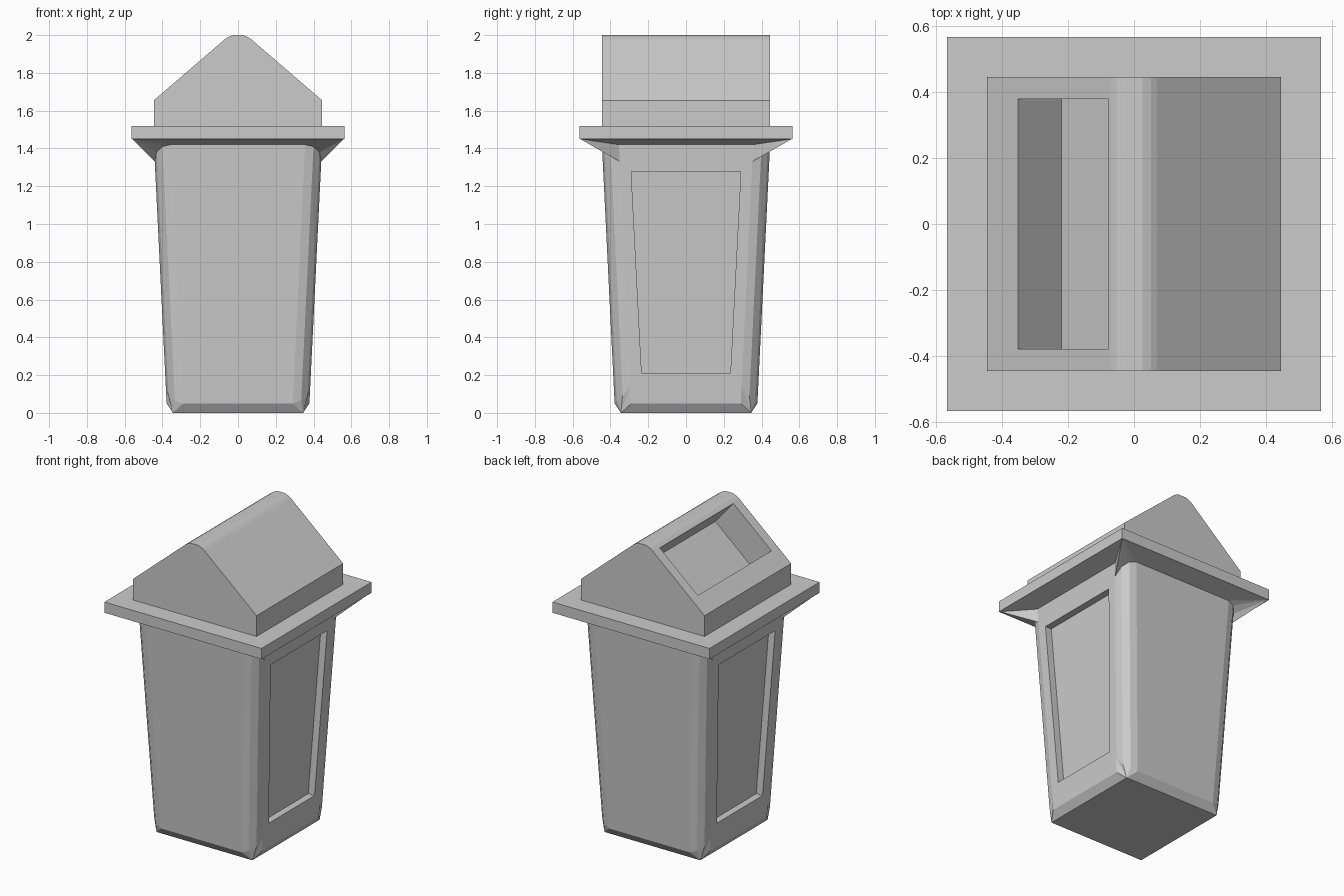
import bpy, bmesh
from math import cos, sin, pi
from mathutils import Vector

if "Cube" in bpy.data.objects:
    bpy.data.objects.remove(bpy.data.objects["Cube"])


def finish(name, bm):
    bmesh.ops.recalc_face_normals(bm, faces=bm.faces)
    me = bpy.data.meshes.new(name)
    bm.to_mesh(me)
    bm.free()
    ob = bpy.data.objects.new(name, me)
    bpy.context.collection.objects.link(ob)
    return ob


def prism(name, pts, vec):
    """Planar polygon swept along a vector."""
    bm = bmesh.new()
    a = [bm.verts.new(p) for p in pts]
    b = [bm.verts.new(Vector(p) + Vector(vec)) for p in pts]
    n = len(a)
    bm.faces.new(a)
    bm.faces.new(b[::-1])
    for i in range(n):
        j = (i + 1) % n
        bm.faces.new((a[i], a[j], b[j], b[i]))
    return finish(name, bm)


def carve(ob, cutter):
    mod = ob.modifiers.new("recess", 'BOOLEAN')
    mod.operation = 'DIFFERENCE'
    mod.solver = 'EXACT'
    mod.object = cutter
    cutter.hide_render = True
    bpy.context.view_layer.objects.active = ob
    bpy.ops.object.modifier_apply(modifier=mod.name)
    bpy.data.objects.remove(cutter)


def half(z):   # half width of the tapered body
    return 0.378 + 0.049 * (z - 0.05)


def flat(z):   # half width of its flat face between rounded corners
    return 0.29 + 0.0475 * (z - 0.05)


# Tapered body: four rounded corners, each flaring to a bottom and a rim point
LOW, HIGH = (0.14, 0.09, 0.065, 0.05), (1.33, 1.38, 1.41, 1.42)
bm = bmesh.new()


def corner(sx, sy):
    def v(x, y, z):
        return bm.verts.new((sx * x, sy * y, z))

    def arc(zs):
        out = []
        for k, z in enumerate(zs):
            t, f = k * pi / 6, flat(z)
            r = half(z) - f
            out.append(v(f + r * cos(t), f + r * sin(t), z))
        return out

    c = {"lo": arc(LOW), "hi": arc(HIGH),
         "B": v(0.345, 0.345, 0), "T": v(0.56, 0.56, 1.45),
         "qb": v(half(.05), flat(.05), .05), "qt": v(half(1.42), flat(1.42), 1.42)}
    for k in range(3):
        bm.faces.new((c["lo"][k], c["lo"][k + 1], c["hi"][k + 1], c["hi"][k]))
        bm.faces.new((c["lo"][k], c["lo"][k + 1], c["B"]))
        bm.faces.new((c["hi"][k], c["hi"][k + 1], c["T"]))
    bm.faces.new((c["qb"], c["lo"][0], c["B"]))
    bm.faces.new((c["qt"], c["hi"][0], c["T"]))
    return c


cs = [corner(*s) for s in ((1, 1), (-1, 1), (-1, -1), (1, -1))]
for i in range(4):
    a, b = cs[i], cs[(i + 1) % 4]
    if i % 2:   # left and right faces
        side = [[c["qb"], c["lo"][0], c["hi"][0], c["qt"]] for c in (a, b)]
    else:       # front and back faces
        side = [[c["lo"][3], c["hi"][3]] for c in (a, b)]
    bm.faces.new(side[0] + side[1][::-1])
    bm.faces.new((a["B"], side[0][0], side[1][0], b["B"]))
    bm.faces.new((a["T"], side[0][-1], side[1][-1], b["T"]))
for key in "BT":
    bm.faces.new([c[key] for c in cs])
body = finish("bin_body", bm)

# Recessed door panels on the left and right
for s in (1, -1):
    outline = [(s * (half(z) - 0.045), y, z) for y, z in
               ((-0.235, 0.21), (0.235, 0.21), (0.29, 1.275), (-0.29, 1.275))]
    carve(body, prism("panel_cutter", outline, (s * 0.2, 0, 0)))

# Overhanging rim
R = 0.565
prism("rim", [(-R, -R, 1.45), (R, -R, 1.45), (R, R, 1.45), (-R, R, 1.45)], (0, 0, 0.07))

# Gabled lid with a blunted ridge
right = [(0.445, 1.52), (0.445, 1.655), (0.07, 1.978), (0.052, 1.99), (0.025, 2.0)]
profile = right + [(-x, z) for x, z in right[::-1]]
lid = prism("lid", [(x, -0.445, z) for x, z in profile], (0, 0.89, 0))

# Deposit opening sunk square to the left slope
slope = Vector((0.375, 0, 0.323)).normalized()
inward = Vector((slope.z, 0, -slope.x))
start = Vector((-0.445, 0, 1.655))
outline = []
for x, y in ((-0.35, -0.378), (-0.35, 0.378), (-0.077, 0.378), (-0.077, -0.378)):
    p = start + slope * ((x + 0.445) / slope.x) + inward * 0.2
    outline.append((p.x, y, p.z))
carve(lid, prism("opening_cutter", outline, -inward * 0.4))
